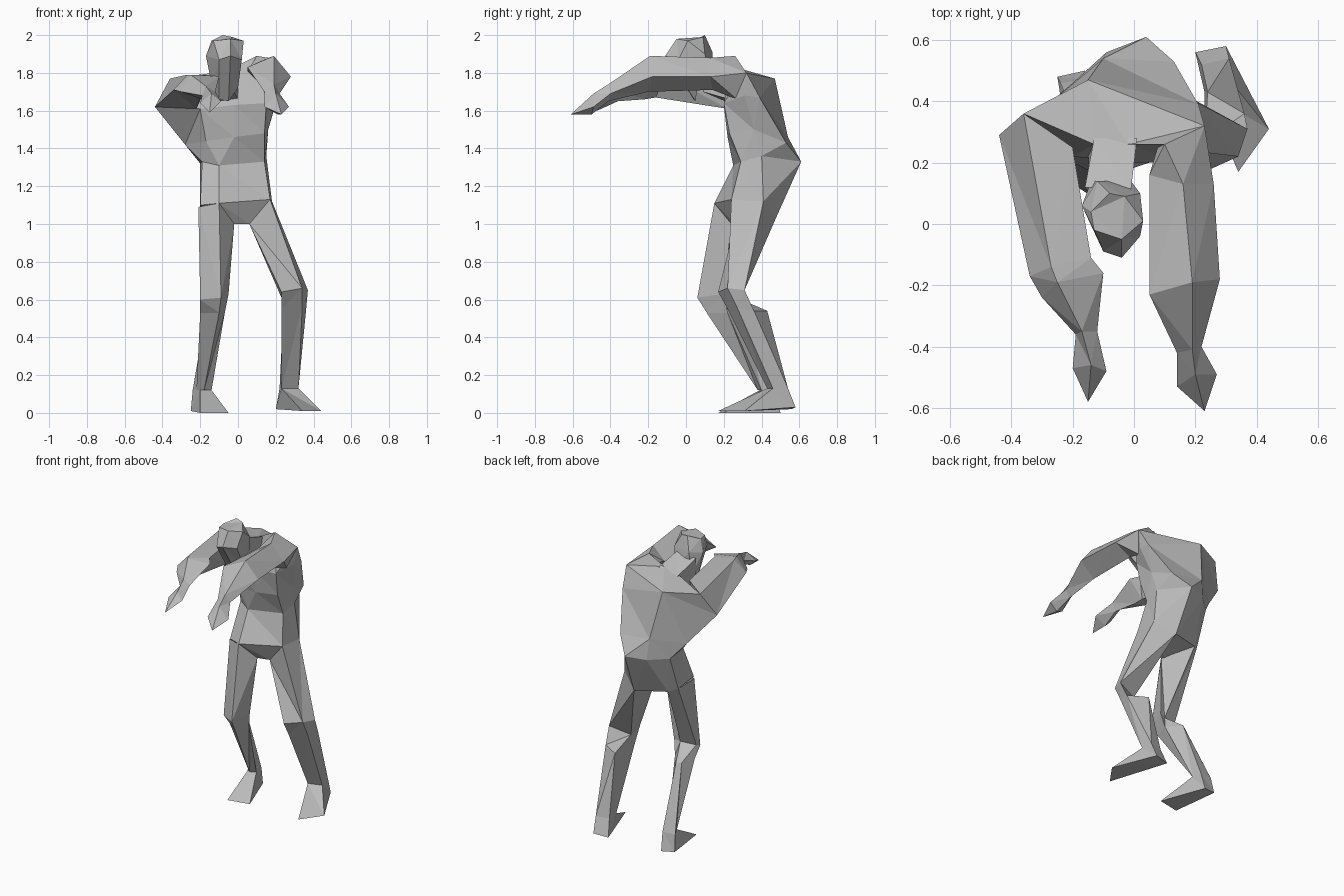
import bpy
import bmesh

cube = bpy.data.objects.get("Cube")
if cube:
    bpy.data.objects.remove(cube, do_unlink=True)

grey = bpy.data.materials.new("plain_grey")
grey.use_nodes = True
colour = (.5, .5, .5, 1)
grey.diffuse_color = colour
grey.node_tree.nodes["Principled BSDF"].inputs["Base Color"].default_value = colour


def ring(**corners):
    """One cross-section, its named corners listed in order around the limb."""
    return list(corners.values())


def loft(name, rings, cap_start=False, cap_end=False, tip=None):
    """Skin a row of cross-sections with flat faces, with optional caps or a pointed tip."""
    bm = bmesh.new()
    rows = [[bm.verts.new(corner) for corner in section] for section in rings]
    for low, high in zip(rows, rows[1:]):
        for i in range(len(low)):
            j = (i + 1) % len(low)
            bm.faces.new((low[i], low[j], high[j], high[i]))
    if cap_start:
        bm.faces.new(rows[0][::-1])
    if cap_end:
        bm.faces.new(rows[-1])
    if tip:
        point, last = bm.verts.new(tip), rows[-1]
        for i in range(len(last)):
            bm.faces.new((last[i], last[(i + 1) % len(last)], point))
    bmesh.ops.remove_doubles(bm, verts=bm.verts[:], dist=.001)
    bmesh.ops.triangulate(bm, faces=bm.faces[:])
    bmesh.ops.recalc_face_normals(bm, faces=bm.faces[:])
    mesh = bpy.data.meshes.new(name)
    bm.to_mesh(mesh)
    bm.free()
    mesh.materials.append(grey)
    obj = bpy.data.objects.new(name, mesh)
    bpy.context.collection.objects.link(obj)
    return obj


# Hunched torso: hips, waist, ribs, chest, shoulder line
hips = ring(
    front_right=(-.1, .15, 1.11), front_left=(.17, .24, 1.13),
    side_left=(.18, .41, 1.12), back_left=(.06, .48, 1.04),
    back_right=(-.15, .41, 1.06), side_right=(-.2, .37, 1.08),
    hip_right=(-.2, .2, 1.1))
waist = ring(
    front_right=(-.1, .25, 1.31), front_left=(.14, .29, 1.33),
    side_left=(.15, .4, 1.36), back_left=(.04, .61, 1.33),
    back_right=(-.09, .56, 1.32), side_right=(-.2, .46, 1.32),
    hip_right=(-.19, .3, 1.33))
ribs = ring(
    front_right=(-.02, .22, 1.46), front_left=(.14, .23, 1.48),
    side_left=(.16, .36, 1.5), back_left=(.13, .53, 1.43),
    back_right=(-.1, .54, 1.46), side_right=(-.28, .39, 1.42),
    hip_right=(-.17, .25, 1.44))
chest = ring(
    front_right=(-.02, .2, 1.63), front_left=(.15, .2, 1.64),
    side_left=(.21, .31, 1.68), back_left=(.21, .39, 1.67),
    back_right=(-.15, .47, 1.77), side_right=(-.44, .29, 1.62),
    hip_right=(-.2, .22, 1.61))
shoulders = ring(
    front_right=(-.02, .26, 1.83), front_left=(.1, .26, 1.89),
    side_left=(.22, .3, 1.8), back_left=(.23, .32, 1.8),
    back_right=(-.15, .47, 1.77), side_right=(-.36, .36, 1.77),
    hip_right=(-.13, .26, 1.8))
loft("torso", [hips, waist, ribs, chest, shoulders], cap_end=True)

# Crotch closing the bottom of the hips
loft("crotch", [hips, ring(
    front_right=(-.02, .24, 1), front_left=(.06, .26, 1),
    side_left=(.06, .35, 1.01), back_left=(.06, .48, 1.04),
    back_right=(-.15, .41, 1.06), side_right=(-.1, .34, 1.04),
    hip_right=(-.03, .25, 1))], cap_end=True)

# Left leg and foot, turned outward
left_ankle = ring(
    outer_front=(.32, .46, .13), inner_front=(.23, .43, .13),
    inner_back=(.22, .52, .13), outer_back=(.31, .54, .13))
loft("left_leg", [
    ring(outer_front=(.17, .24, 1.13), inner_front=(.06, .26, 1),
         inner_back=(.06, .48, 1.04), outer_back=(.18, .41, 1.12)),
    ring(outer_front=(.34, .22, .66), inner_front=(.23, .17, .64),
         inner_back=(.23, .27, .61), outer_back=(.37, .31, .65)),
    ring(outer_front=(.34, .27, .56), inner_front=(.23, .22, .55),
         inner_back=(.24, .43, .54), outer_back=(.36, .36, .54)),
    left_ankle])
loft("left_foot", [left_ankle, ring(
    outer_toe=(.44, .31, .01), inner_toe=(.34, .17, .01),
    inner_heel=(.2, .56, .02), outer_heel=(.3, .58, .03))], cap_end=True)

# Right leg and foot, stepping forward with the knee turned
loft("right_leg", [
    ring(outer=(-.21, .21, 1.09), front=(-.1, .15, 1.11),
         inner=(-.02, .24, 1), back=(-.15, .41, 1.06),
         outer_back=(-.2, .37, 1.08)),
    ring(outer=(-.2, .13, .6), front=(-.09, .06, .61),
         inner=(-.05, .2, .63), back=(-.09, .19, .62),
         outer_back=(-.19, .16, .61)),
    ring(outer=(-.2, .19, .53), front=(-.1, .11, .53),
         inner=(-.07, .22, .53), back=(-.14, .31, .53),
         outer_back=(-.17, .29, .53)),
    ring(outer=(-.22, .42, .12), front=(-.18, .38, .12),
         inner=(-.14, .4, .12), back=(-.15, .47, .12),
         outer_back=(-.24, .46, .12))])
loft("right_foot", [
    ring(outer_front=(-.2, .39, .12), inner_front=(-.14, .4, .12),
         inner_back=(-.15, .47, .12), outer_back=(-.24, .46, .12)),
    ring(outer_toe=(-.2, .17, 0), inner_toe=(-.05, .2, 0),
         inner_heel=(-.16, .5, 0), outer_heel=(-.25, .48, .01))], cap_end=True)

# Left arm, reaching straight forward
left_wrist = ring(
    inner=(.14, -.42, 1.7), top=(.19, -.41, 1.74),
    outer=(.22, -.4, 1.69), bottom=(.18, -.41, 1.65))
loft("left_arm", [
    ring(inner=(.08, .26, 1.83), top=(.1, .26, 1.89),
         outer=(.23, .32, 1.8), bottom=(.18, .27, 1.66)),
    ring(inner=(.05, .16, 1.81), top=(.16, .13, 1.88),
         outer=(.26, .13, 1.78), bottom=(.15, .14, 1.71)),
    ring(inner=(.05, -.23, 1.83), top=(.19, -.19, 1.89),
         outer=(.28, -.18, 1.78), bottom=(.16, -.2, 1.7)),
    left_wrist])
loft("left_hand", [
    left_wrist,
    ring(inner=(.14, -.53, 1.62), top=(.2, -.49, 1.69),
         outer=(.27, -.49, 1.62), bottom=(.21, -.5, 1.58))],
    tip=(.23, -.61, 1.58))

# Right arm, bent inward from a dropped shoulder
right_wrist = ring(
    inner=(-.12, -.35, 1.7), top=(-.17, -.35, 1.73),
    outer=(-.19, -.36, 1.68), bottom=(-.15, -.36, 1.65))
loft("right_arm", [
    ring(inner=(-.2, .25, 1.78), top=(-.36, .36, 1.77),
         outer=(-.44, .29, 1.62), bottom=(-.22, .22, 1.61)),
    ring(inner=(-.14, -.11, 1.79), top=(-.27, -.14, 1.79),
         outer=(-.34, -.17, 1.71), bottom=(-.2, -.16, 1.67)),
    ring(inner=(-.1, -.16, 1.78), top=(-.25, -.19, 1.79),
         outer=(-.3, -.24, 1.7), bottom=(-.19, -.22, 1.66)),
    right_wrist])
loft("right_hand", [
    right_wrist,
    ring(inner=(-.09, -.48, 1.65), top=(-.14, -.46, 1.69),
         outer=(-.2, -.47, 1.64), bottom=(-.16, -.47, 1.6))],
    tip=(-.15, -.58, 1.59))

# Neck, pushed forward from the shoulders
loft("neck", [
    ring(top_right=(-.13, .28, 1.8), top_left=(.01, .28, 1.83),
         low_left=(0, .23, 1.66), low_right=(-.15, .23, 1.64)),
    ring(top_right=(-.16, .12, 1.87), top_left=(-.01, .11, 1.88),
         low_left=(-.02, .09, 1.7), low_right=(-.14, .09, 1.7))])

# Head, bowed with the chin tucked back
loft("head", [
    ring(cheek_right=(-.14, .06, 1.74), chin_right=(-.1, .04, 1.66),
         chin_left=(-.05, .05, 1.65), cheek_left=(0, .06, 1.72),
         nape_left=(-.01, .14, 1.76), nape_right=(-.14, .14, 1.76)),
    ring(temple_right=(-.17, .06, 1.89), brow_right=(-.1, -.09, 1.87),
         brow_left=(-.04, -.11, 1.89), temple_left=(.02, -.04, 1.87),
         back_left=(.02, .1, 1.9), back_right=(-.12, .14, 1.91)),
    ring(crown_right=(-.14, .04, 1.97), fore_right=(-.13, -.02, 1.97),
         fore_left=(-.04, -.05, 1.98), crown_left=(.03, .01, 1.97),
         back_left=(-.03, .09, 1.99), back_right=(-.08, .1, 2))],
    cap_start=True, cap_end=True)
